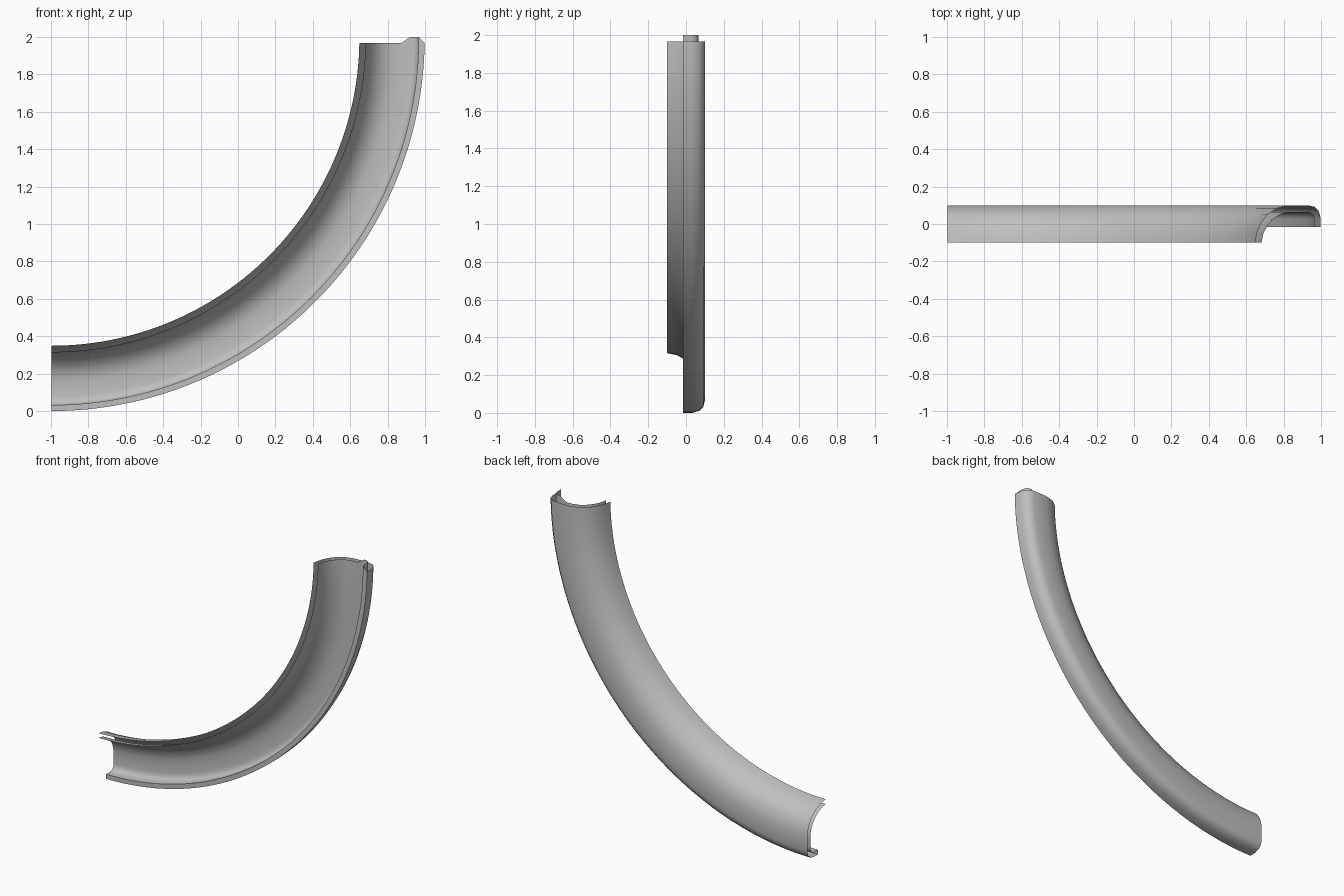
import bpy, bmesh, math

cube = bpy.data.objects.get("Cube")
if cube:
    bpy.data.objects.remove(cube)

grey = bpy.data.materials.new("plain_grey")
grey.use_nodes = True
colour = (0.52, 0.52, 0.52, 1)
grey.diffuse_color = colour
grey.node_tree.nodes["Principled BSDF"].inputs["Base Color"].default_value = colour

# Cross-section as (radius, y): outer skin, then lip, then inner skin
outer_skin = [(1.647, -0.1), (1.656, -0.045), (1.678, 0.005), (1.712, 0.05),
              (1.76, 0.083), (1.825, 0.1), (1.93, 0.1), (1.963, 0.092),
              (1.985, 0.07), (1.996, 0.035), (1.996, -0.015)]
inner_skin = [(1.964, -0.015), (1.964, 0.03), (1.957, 0.05), (1.943, 0.061),
              (1.92, 0.065), (1.87, 0.065), (1.825, 0.065), (1.78, 0.052),
              (1.74, 0.024), (1.71, -0.012), (1.69, -0.05), (1.68, -0.1)]
CENTRE_X, CENTRE_Z = -0.998, 1.996
END_Z, TONGUE_Z = 1.967, 2.0
STEPS = 64

# Sweep the section through a quarter turn, leaving the ends open
bm = bmesh.new()
rows = []
for k, (r, y) in enumerate(outer_skin + inner_skin):
    # The outer side of the inner skin runs on into a short tongue
    tongue = k >= len(outer_skin) and r > 1.9
    start = -math.pi / 2
    end = math.asin(((TONGUE_Z if tongue else END_Z) - CENTRE_Z) / r)
    row = []
    for j in range(STEPS + 1):
        a = start + (end - start) * j / STEPS
        row.append(bm.verts.new((CENTRE_X + r * math.cos(a), y,
                                 CENTRE_Z + r * math.sin(a))))
    rows.append(row)
for a, b in zip(rows, rows[1:]):
    for j in range(STEPS):
        bm.faces.new((a[j], a[j + 1], b[j + 1], b[j]))

mesh = bpy.data.meshes.new("curved_channel")
bm.to_mesh(mesh)
bm.free()
mesh.materials.append(grey)
channel = bpy.data.objects.new("curved_channel", mesh)
bpy.context.collection.objects.link(channel)

# Smooth skins with a crisp lip
bpy.ops.object.select_all(action='DESELECT')
channel.select_set(True)
bpy.context.view_layer.objects.active = channel
bpy.ops.object.shade_smooth_by_angle(angle=math.radians(40))
